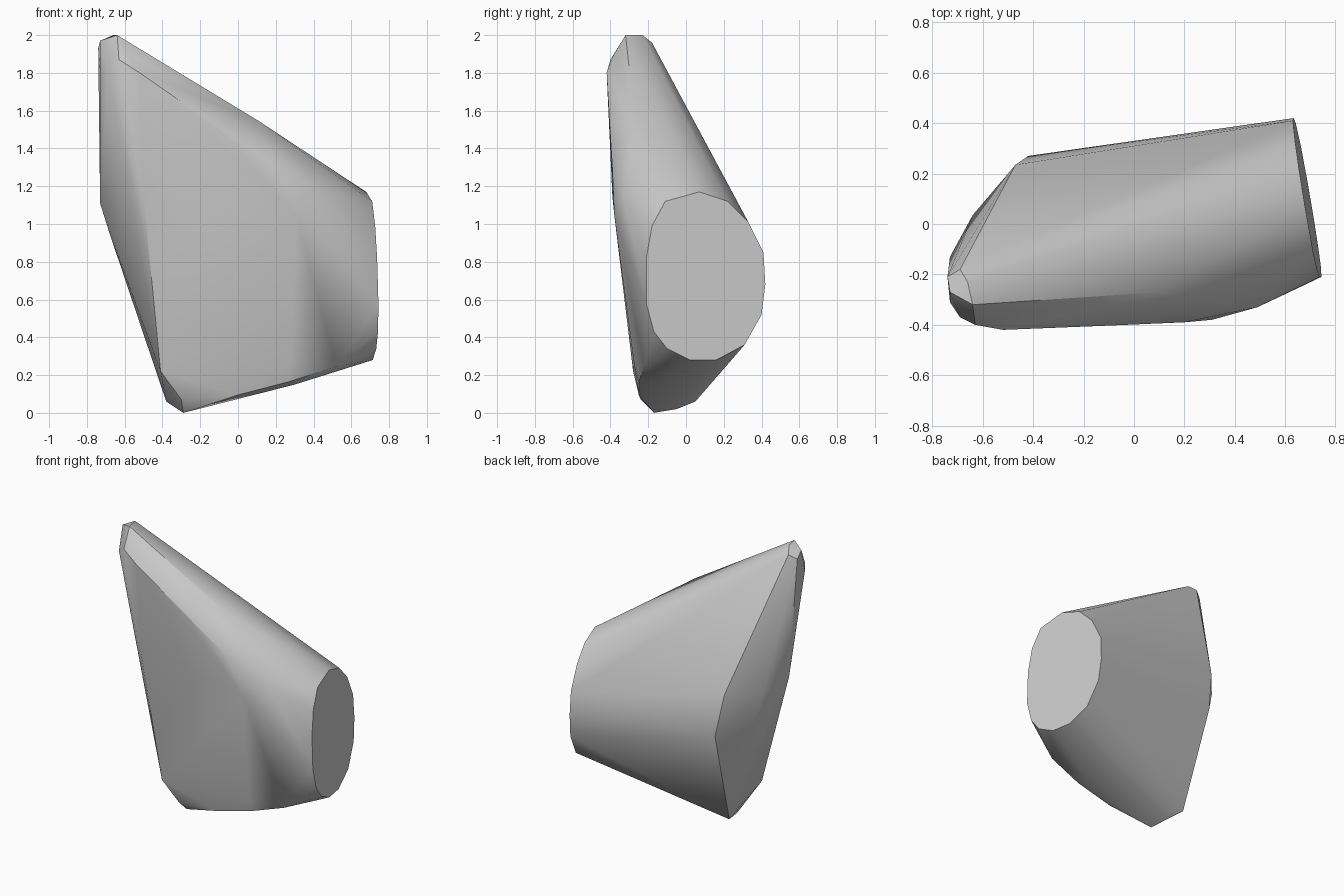
import bpy
import bmesh
import math

default_cube = bpy.data.objects.get("Cube")
if default_cube:
    bpy.data.objects.remove(default_cube, do_unlink=True)


def make_material(name, colour):
    material = bpy.data.materials.new(name)
    material.use_nodes = True
    material.diffuse_color = colour
    material.node_tree.nodes["Principled BSDF"].inputs["Base Color"].default_value = colour
    return material


def end_cap(outline):
    """Place a (y, z) outline on the slightly turned plane of the wide end."""
    return [(.74 - .17 * (y + .21) - .03 * (z - .7), y, z) for y, z in outline]


# Wide oval end
oval_end = end_cap([
    (-.11, 1.12), (.07, 1.17), (.22, 1.12), (.33, 1.01), (.41, .85),
    (.42, .68), (.4, .52), (.31, .36), (.16, .28), (.02, .28),
    (-.1, .34), (-.17, .43), (-.21, .58), (-.21, .82), (-.18, .99),
])

# Narrow raised tip
tip = [
    (-.64, -.32, 2), (-.66, -.23, 2), (-.69, -.18, 1.96),
    (-.74, -.21, 1.93), (-.73, -.27, 1.97), (-.63, -.4, 1.87),
    (-.58, -.38, 1.9), (-.52, -.42, 1.8), (-.69, -.37, 1.83),
    (-.73, -.31, 1.8),
]

# Slanted narrow side
slanted_side = [
    (-.47, .235, 1.05), (-.42, .27, .75), (-.64, .035, 1.05),
    (-.73, -.13, 1.11), (-.68, -.12, .95), (-.41, -.28, .22),
]

# Lower foot edge
foot = [
    (-.38, .05, .06), (-.32, -.05, .02), (-.29, -.17, 0),
    (-.3, -.24, .07), (0, -.25, .095), (.3, -.14, .15),
    (.27, -.25, .165), (.28, -.275, .26), (.52, -.22, .245),
]

# Broad front face and upper ridge
front_and_ridge = [
    (-.5, -.39, 1.15), (-.1, -.403, 1.5), (.2, -.39, 1.3),
    (.31, -.38, 1.05), (.49, -.33, 1.15), (.11, -.27, 1.545),
]

# Stretch one convex skin over all the contours
bm = bmesh.new()
for point in oval_end + tip + slanted_side + foot + front_and_ridge:
    bm.verts.new(point)
hull = bmesh.ops.convex_hull(bm, input=bm.verts)
loose = {v for v in hull["geom_interior"] + hull["geom_unused"]
         if isinstance(v, bmesh.types.BMVert)}
bmesh.ops.delete(bm, geom=list(loose), context="VERTS")
bmesh.ops.dissolve_limit(bm, angle_limit=math.radians(1),
                         verts=bm.verts, edges=bm.edges)
bmesh.ops.recalc_face_normals(bm, faces=bm.faces)

mesh = bpy.data.meshes.new("tapered_body")
bm.to_mesh(mesh)
bm.free()
body = bpy.data.objects.new("tapered_body", mesh)
bpy.context.collection.objects.link(body)
mesh.materials.append(make_material("plain grey", (.6, .6, .6, 1)))

# Soft sides with crisp end rims
bpy.ops.object.select_all(action="DESELECT")
body.select_set(True)
bpy.context.view_layer.objects.active = body
bpy.ops.object.shade_smooth_by_angle(angle=math.radians(33))
